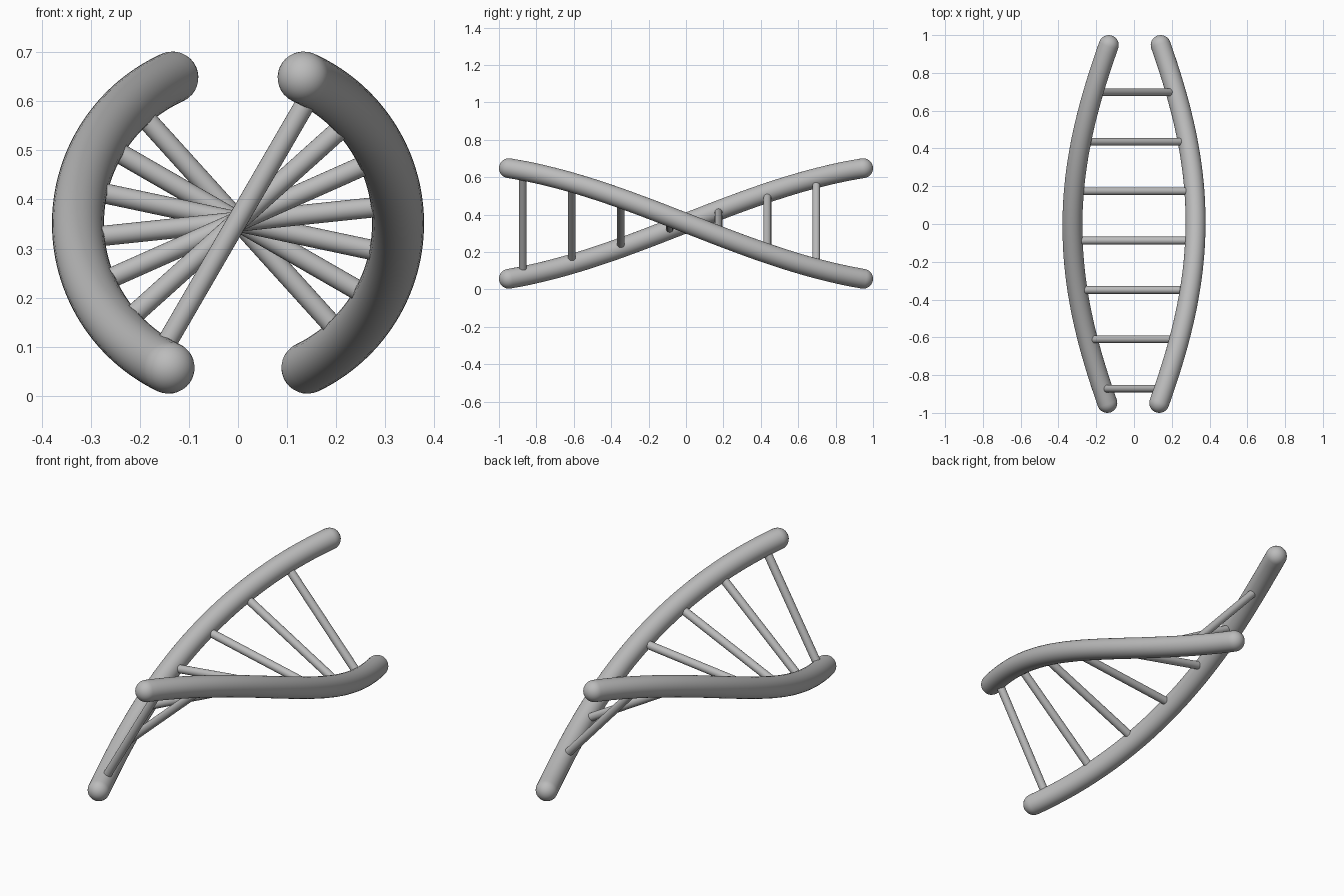
import bpy, bmesh, math
from mathutils import Vector, Matrix

if "Cube" in bpy.data.objects:
    bpy.data.objects.remove(bpy.data.objects["Cube"])

CZ = 0.351        # height of the helix axis
R = 0.326         # helix radius
TUBE = 0.053      # strand thickness (radius)
Y_END = 0.947     # centre of the rounded strand ends
HALF = math.radians(65.05)
SIDES, STEPS, CAP = 32, 56, 8

grey = bpy.data.materials.new("grey")
grey.diffuse_color = (0.5, 0.5, 0.5, 1)
grey.use_nodes = True
grey.node_tree.nodes["Principled BSDF"].inputs["Base Color"].default_value = grey.diffuse_color


def angle(y, side):
    """Helix angle of the right (side=1) or left (side=-1) strand."""
    base = 0 if side > 0 else math.pi
    return base + side * math.radians(0.75) - HALF * y / Y_END


def point(y, side, radius=R):
    a = angle(y, side)
    return Vector((radius * math.cos(a), y, CZ + radius * math.sin(a)))


def finish(bm, name):
    bmesh.ops.recalc_face_normals(bm, faces=bm.faces)
    mesh = bpy.data.meshes.new(name)
    bm.to_mesh(mesh)
    bm.free()
    mesh.materials.append(grey)
    ob = bpy.data.objects.new(name, mesh)
    bpy.context.collection.objects.link(ob)
    bpy.context.view_layer.objects.active = ob
    ob.select_set(True)
    bpy.ops.object.shade_smooth_by_angle(angle=math.radians(40))
    ob.select_set(False)


def strand(name, side):
    # stations along the strand: (y, offset along tangent, ring radius)
    caps = [(TUBE * math.cos(k * math.pi / 2 / CAP), TUBE * math.sin(k * math.pi / 2 / CAP))
            for k in range(1, CAP)]
    stations = [(-Y_END, -off, rad) for off, rad in caps]
    stations += [(Y_END * (2 * i / STEPS - 1), 0, TUBE) for i in range(STEPS + 1)]
    stations += [(Y_END, off, rad) for off, rad in reversed(caps)]
    bm = bmesh.new()
    rings = []
    for y, off, rad in stations:
        a = angle(y, side)
        tangent = (point(y + 0.001, side) - point(y - 0.001, side)).normalized()
        u = Vector((math.cos(a), 0, math.sin(a)))
        v = tangent.cross(u)
        centre = point(y, side) + tangent * off
        rings.append([bm.verts.new(centre + rad * (u * math.cos(t) + v * math.sin(t)))
                      for t in (2 * math.pi * j / SIDES for j in range(SIDES))])
    for p, q in zip(rings, rings[1:]):
        for j in range(SIDES):
            k = (j + 1) % SIDES
            bm.faces.new((p[j], p[k], q[k], q[j]))
    # close the rounded tips
    for ring, y, s in ((rings[0], -Y_END, -1), (rings[-1], Y_END, 1)):
        tangent = (point(y + 0.001, side) - point(y - 0.001, side)).normalized()
        tip = bm.verts.new(point(y, side) + tangent * TUBE * s)
        for j in range(SIDES):
            bm.faces.new((ring[j], ring[(j + 1) % SIDES], tip))
    finish(bm, name)


def rung(name, y):
    a, b = point(y, -1, 0.288), point(y, 1, 0.288)
    d = b - a
    turn = d.to_track_quat('Z', 'Y').to_matrix().to_4x4()
    bm = bmesh.new()
    bmesh.ops.create_cone(bm, cap_ends=True, segments=24, radius1=0.0205, radius2=0.0205,
                          depth=d.length, matrix=Matrix.Translation((a + b) / 2) @ turn)
    finish(bm, name)


# two twisted side rails
strand("right_strand", 1)
strand("left_strand", -1)

# seven evenly spaced rungs
for i in range(7):
    rung(f"rung_{i + 1}", -0.872 + 0.2615 * i)
